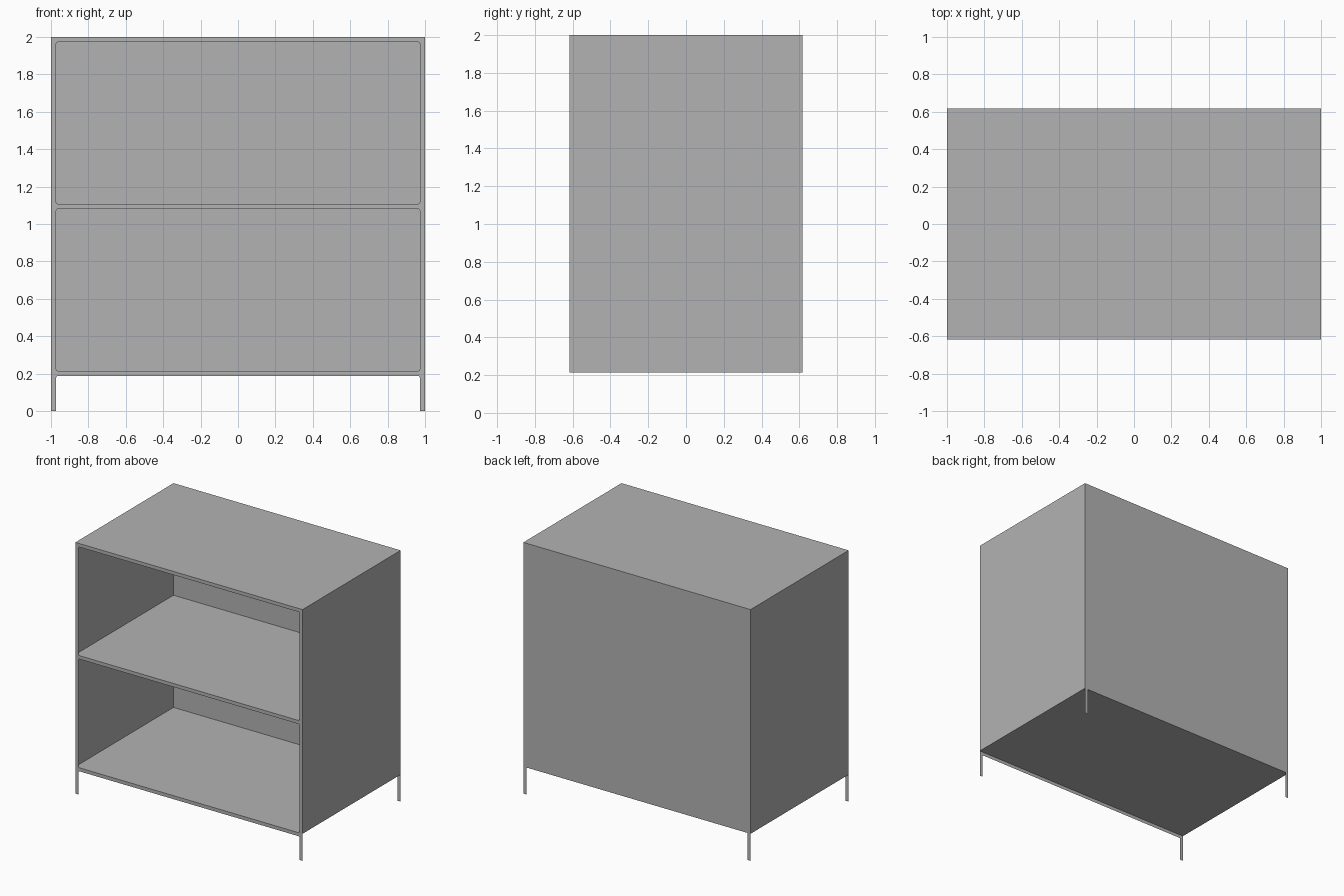
import bpy
import math

cube = bpy.data.objects.get("Cube")
if cube:
    bpy.data.objects.remove(cube, do_unlink=True)

W, D, TOP = 1.0, 0.617, 2.0        # half width, half depth, height
BAR = 0.028                        # width of the frame bars
FLOOR, MIDDLE = 0.215, 1.108       # shelf heights
R = 0.008                          # small corner rounding

grey = bpy.data.materials.new("grey_metal")
grey.use_nodes = True
grey.diffuse_color = (0.45, 0.45, 0.45, 1)
grey.node_tree.nodes["Principled BSDF"].inputs["Base Color"].default_value = (0.45, 0.45, 0.45, 1)


def sheet(name, corners):
    """One thin sheet through four corners."""
    mesh = bpy.data.meshes.new(name)
    mesh.from_pydata(corners, [], [range(4)])
    mesh.materials.append(grey)
    obj = bpy.data.objects.new(name, mesh)
    bpy.context.collection.objects.link(obj)


def arc(x, z, start):
    """Quarter circle of a rounded corner, counter-clockwise."""
    return [(x + R * math.cos(math.radians(start + a)),
             z + R * math.sin(math.radians(start + a))) for a in (0, 30, 60, 90)]


def rounded_opening(z0, z1):
    x, lo, hi = W - BAR - R, z0 + R, z1 - R
    return arc(x, hi, 0) + arc(-x, hi, 90) + arc(-x, lo, 180) + arc(x, lo, 270)


def flat_frame(name, y, outlines):
    """Flat plate filled between outlines drawn in x and z."""
    curve = bpy.data.curves.new(name, "CURVE")
    curve.dimensions = "2D"
    curve.fill_mode = "BOTH"
    for outline in outlines:
        spline = curve.splines.new("POLY")
        spline.points.add(len(outline) - 1)
        for point, (x, z) in zip(spline.points, outline):
            point.co = (x, z, 0, 1)
        spline.use_cyclic_u = True
    temp = bpy.data.objects.new(name + "_outline", curve)
    bpy.context.collection.objects.link(temp)
    bpy.context.view_layer.update()
    graph = bpy.context.evaluated_depsgraph_get()
    mesh = bpy.data.meshes.new_from_object(temp.evaluated_get(graph))
    bpy.data.objects.remove(temp, do_unlink=True)
    mesh.name = name
    mesh.materials.clear()
    mesh.materials.append(grey)
    obj = bpy.data.objects.new(name, mesh)
    obj.rotation_euler.x = math.pi / 2
    obj.location.y = y
    bpy.context.collection.objects.link(obj)


# Front frame with its two legs and two openings
inner = W - BAR
under = FLOOR - BAR
outer = [(-W, 0), (-inner, 0)]
outer += arc(-inner + R, under - R, 90)[::-1] + arc(inner - R, under - R, 0)[::-1]
outer += [(inner, 0), (W, 0), (W, TOP), (-W, TOP)]
flat_frame("front_frame", -D, [outer,
                               rounded_opening(FLOOR, MIDDLE - BAR),
                               rounded_opening(MIDDLE, TOP - BAR)])

# Horizontal sheets
for name, z in (("bottom_shelf", FLOOR), ("middle_shelf", MIDDLE), ("top_panel", TOP)):
    sheet(name, [(-W, -D, z), (W, -D, z), (W, D, z), (-W, D, z)])

# Back panel
sheet("back_panel", [(W, D, FLOOR), (-W, D, FLOOR), (-W, D, TOP), (W, D, TOP)])

# Side panels and flat back legs
for side, s in (("left", 1), ("right", -1)):
    sheet(side + "_panel", [(s * W, -s * D, FLOOR), (s * W, s * D, FLOOR),
                            (s * W, s * D, TOP), (s * W, -s * D, TOP)])
    a, b = sorted((s * W, s * inner))
    sheet(side + "_back_leg", [(b, D, 0), (a, D, 0), (a, D, FLOOR), (b, D, FLOOR)])
